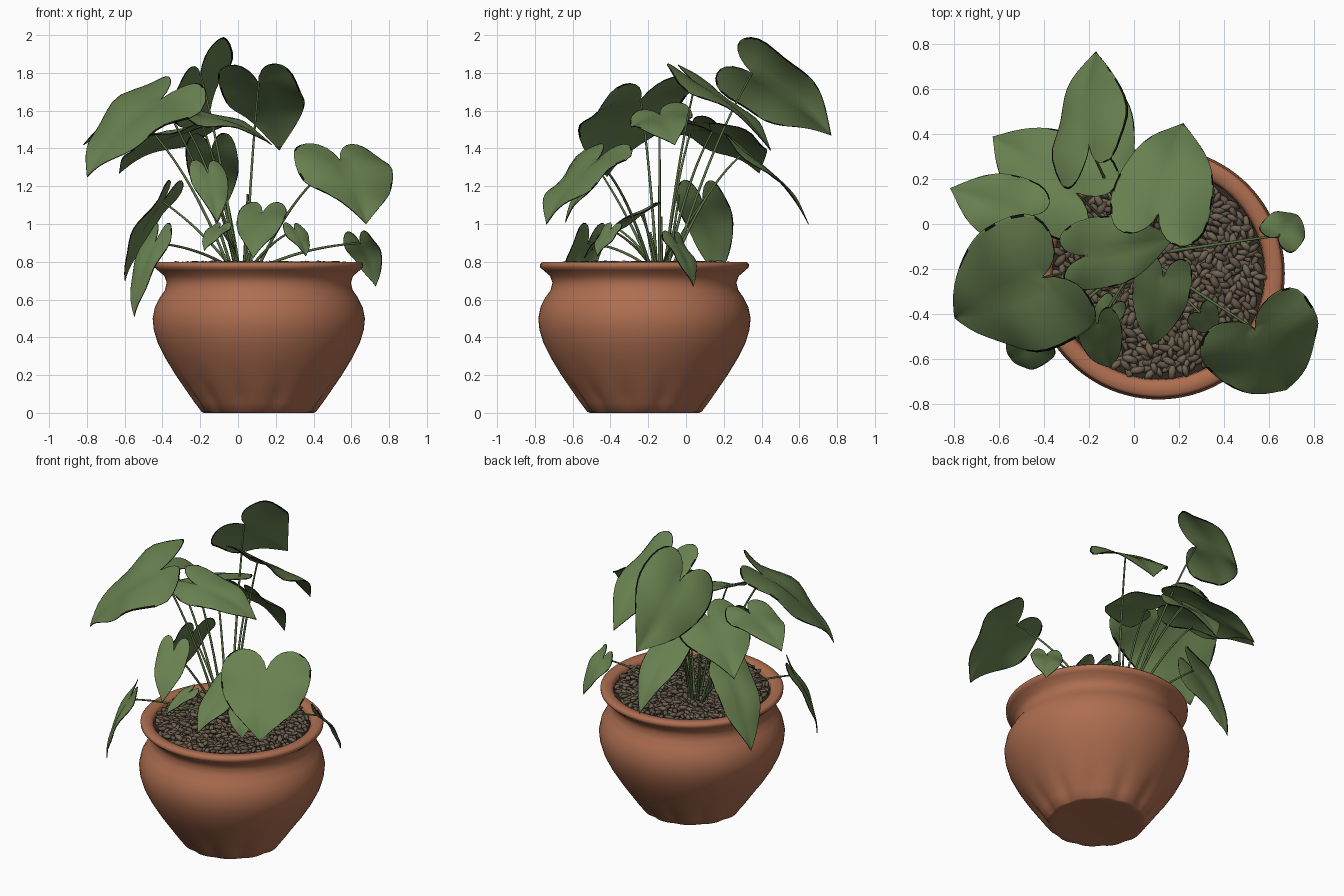
import bpy, bmesh, math, random
from mathutils import Vector, Matrix
from mathutils.geometry import interpolate_bezier

random.seed(4)
cube = bpy.data.objects.get("Cube")
if cube:
    bpy.data.objects.remove(cube, do_unlink=True)

CENTRE = Vector((0.11, -0.22, 0))


def material(name, rgb):
    m = bpy.data.materials.new(name)
    m.use_nodes = True
    m.diffuse_color = (*rgb, 1)
    bsdf = next(n for n in m.node_tree.nodes if n.type == 'BSDF_PRINCIPLED')
    bsdf.inputs["Base Color"].default_value = (*rgb, 1)
    bsdf.inputs["Roughness"].default_value = 0.8
    return m


terracotta = material("terracotta", (0.42, 0.155, 0.08))
leaf_green = material("leaf green", (0.14, 0.22, 0.08))
edge_dark = material("dark leaf edge", (0.004, 0.005, 0.003))
stem_green = material("stem green", (0.1, 0.16, 0.055))
pebble_brown = material("pebble brown", (0.165, 0.125, 0.085))
pebble_dark = material("dark pebble", (0.12, 0.092, 0.063))
soil_dark = material("dark soil", (0.03, 0.023, 0.016))


def finish(name, bm, *mats):
    mesh = bpy.data.meshes.new(name)
    bm.to_mesh(mesh)
    bm.free()
    for m in mats:
        mesh.materials.append(m)
    for p in mesh.polygons:
        p.use_smooth = True
    obj = bpy.data.objects.new(name, mesh)
    bpy.context.collection.objects.link(obj)
    return obj


# Pot: a turned profile with soft flutes pressed in just above the foot
PROFILE = [(0.26, 0.004), (0.29, 0), (0.303, 0.006), (0.34, 0.055), (0.385, 0.12), (0.44, 0.2),
           (0.495, 0.29), (0.535, 0.37), (0.556, 0.44), (0.562, 0.5), (0.55, 0.56), (0.525, 0.61),
           (0.497, 0.65), (0.487, 0.69), (0.5, 0.725), (0.535, 0.755), (0.552, 0.77),
           (0.553, 0.788), (0.54, 0.8), (0.49, 0.797), (0.475, 0.78), (0.468, 0.72)]
SEGMENTS = 96
FLUTES = 12


def pot_point(r, z, i):
    a = math.tau * i / SEGMENTS
    fade = max(0, 1 - z / 0.22) * min(1, 0.3 + z / 0.06)
    groove = abs(math.sin(FLUTES * a / 2)) ** 4
    r -= 0.025 * groove * fade
    return CENTRE + Vector((r * math.cos(a), r * math.sin(a), z))


bm = bmesh.new()
rings = [[bm.verts.new(pot_point(r, z, i)) for i in range(SEGMENTS)] for r, z in PROFILE]
for low, high in zip(rings, rings[1:]):
    for i in range(SEGMENTS):
        j = (i + 1) % SEGMENTS
        bm.faces.new((low[i], low[j], high[j], high[i]))
bm.faces.new(rings[0][::-1])
pot = finish("pot", bm, terracotta)
bpy.ops.object.select_all(action='DESELECT')
pot.select_set(True)
bpy.context.view_layer.objects.active = pot
bpy.ops.object.shade_smooth_by_angle(angle=math.radians(60))

# Soil disc under the pebbles
bm = bmesh.new()
bmesh.ops.create_circle(bm, cap_ends=True, segments=48, radius=0.472,
                        matrix=Matrix.Translation(CENTRE + Vector((0, 0, 0.765))))
finish("soil", bm, soil_dark)

# Pebbles: flattened long grains spread evenly by a spiral
bm = bmesh.new()
COUNT = 700
for k in range(COUNT):
    r = 0.455 * math.sqrt((k + 0.5) / COUNT)
    a = k * math.pi * (3 - math.sqrt(5))
    spot = CENTRE + Vector((r * math.cos(a), r * math.sin(a), random.uniform(0.765, 0.792)))
    size = random.uniform(0.8, 1.25)
    m = (Matrix.Translation(spot) @ Matrix.Rotation(random.uniform(0, math.tau), 4, 'Z')
         @ Matrix.Rotation(random.uniform(-0.35, 0.35), 4, 'Y')
         @ Matrix.Diagonal((0.034 * size, 0.016 * size, 0.013 * size, 1)))
    made = bmesh.ops.create_icosphere(bm, subdivisions=1, radius=1, matrix=m)
    shade = random.randint(0, 1)
    for f in {f for v in made["verts"] for f in v.link_faces}:
        f.material_index = shade
finish("pebbles", bm, pebble_brown, pebble_dark)

# Leaves: stalk joint, tip, width and roll (right side up when positive)
UPPER = [
    ((-0.20, 0.35, 1.80), (-0.17, 0.77, 1.47), 0.48, 0.9),
    ((0.11, 0.05, 1.75), (0.22, 0.45, 1.39), 0.45, 0),
    ((-0.26, 0.14, 1.49), (-0.63, 0.39, 1.27), 0.46, 0),
    ((-0.14, 0.31, 1.38), (-0.11, 0.65, 1.0), 0.28, 0),
    ((0.54, -0.47, 1.34), (0.68, -0.74, 1.0), 0.55, 0),
    ((-0.41, -0.24, 1.66), (-0.80, -0.42, 1.25), 0.64, 0.2),
    ((-0.50, 0.04, 1.54), (-0.82, 0.16, 1.42), 0.32, 0),
    ((-0.21, -0.14, 1.58), (0.18, -0.06, 1.42), 0.33, -0.25),
]
LOWER = [
    ((-0.40, 0.09, 1.12), (-0.60, 0.17, 0.70), 0.29, 0),
    ((-0.44, -0.52, 0.90), (-0.55, -0.60, 0.51), 0.22, 0),
    ((0.65, -0.05, 0.90), (0.73, 0.04, 0.67), 0.20, 0.15),
    ((0.13, -0.24, 1.06), (0.08, -0.54, 0.82), 0.26, 0),
    ((-0.16, -0.45, 1.27), (-0.11, -0.64, 1.01), 0.20, 0),
    ((-0.1, -0.37, 0.98), (-0.18, -0.50, 0.86), 0.13, 0),
    ((0.30, -0.40, 0.97), (0.36, -0.47, 0.83), 0.15, 0),
]

# Half outline of the heart: rounded back lobe, then a full taper to the tip
lobe = interpolate_bezier((0, 0, 0), (0.08, -0.4, 0), (0.5, -0.38, 0), (0.5, 0.08, 0), 11)
taper = interpolate_bezier((0.5, 0.08, 0), (0.5, 0.54, 0), (0.2, 0.76, 0), (0, 1, 0), 13)
OUTLINE = lobe + taper[1:]
ACROSS = (0, 0.2, 0.4, 0.6, 0.8, 0.96, 1)


def make_leaf(name, joint, tip, width, roll):
    joint, tip = Vector(joint), Vector(tip)
    length = (tip - joint).length
    along = (tip - joint).normalized()
    side = along.cross(Vector((0, 0, 1))).normalized()
    side = Matrix.Rotation(-roll, 3, along) @ side
    up = side.cross(along)
    phase = random.uniform(0, math.tau)

    def place(s, t):
        bend = 0.28 * t * (1 - t) if t > 0 else 0.12 * t
        trough = 0.2 * abs(s) - 0.55 * s * s
        wave = 0.09 * abs(s) * math.sin(8 * t + phase + 2 * s)
        return joint + side * (s * width) + along * (t * length) + up * (
            bend * length + (trough + wave) * width)

    bm = bmesh.new()
    for sign in (-1, 1):
        rows = []
        for p in OUTLINE:
            rib = max(0, p.y)
            rows.append([bm.verts.new(place(sign * p.x * c, rib + (p.y - rib) * c))
                         for c in ACROSS])
        for a, b in zip(rows, rows[1:]):
            withered = random.random() < 0.45
            for c in range(len(ACROSS) - 1):
                quad = (a[c], a[c + 1], b[c + 1], b[c])
                face = bm.faces.new(quad if sign > 0 else quad[::-1])
                # Patches of the very margin are withered dark
                face.material_index = int(withered and c == len(ACROSS) - 2)
    bmesh.ops.remove_doubles(bm, verts=bm.verts, dist=0.0005)
    obj = finish(name, bm, leaf_green, edge_dark)
    solid = obj.modifiers.new("thickness", 'SOLIDIFY')
    solid.thickness = 0.004
    solid.material_offset_rim = 1


# Stems: thin arching stalks from the crown to each leaf
stems = bpy.data.curves.new("stems", 'CURVE')
stems.dimensions = '3D'
stems.bevel_depth = 0.007
stems.bevel_resolution = 2
stems.use_fill_caps = True
stems.materials.append(stem_green)


def make_stem(start, end, lift):
    bow = start.lerp(end, 0.45) + Vector((0, 0, lift))
    points = interpolate_bezier(start, start.lerp(bow, 0.7), end.lerp(bow, 0.7), end, 14)
    spline = stems.splines.new('POLY')
    spline.points.add(len(points) - 1)
    for k, p in enumerate(points):
        spline.points[k].co = (*p, 1)
        spline.points[k].radius = 1.2 - 0.5 * k / len(points)


for group, leaves, lift in (("upper", UPPER, 0.16), ("lower", LOWER, 0.05)):
    for n, (joint, tip, width, roll) in enumerate(leaves, 1):
        make_leaf(f"{group}_leaf_{n}", joint, tip, width, roll)
        end = Vector(joint)
        crown = Vector((0.03, -0.14, 0.77))
        crown += (end - crown) * Vector((0.15, 0.15, 0))
        make_stem(crown, end, lift)

# Short young shoots in the crown
for k in range(5):
    a = k * math.tau / 5
    out = Vector((math.cos(a), math.sin(a), 0))
    root = Vector((0.02, -0.13, 0.77)) + out * 0.04
    make_stem(root, root + out * 0.06 + Vector((0, 0, random.uniform(0.15, 0.4))), 0.02)
bpy.context.collection.objects.link(bpy.data.objects.new("stems", stems))
